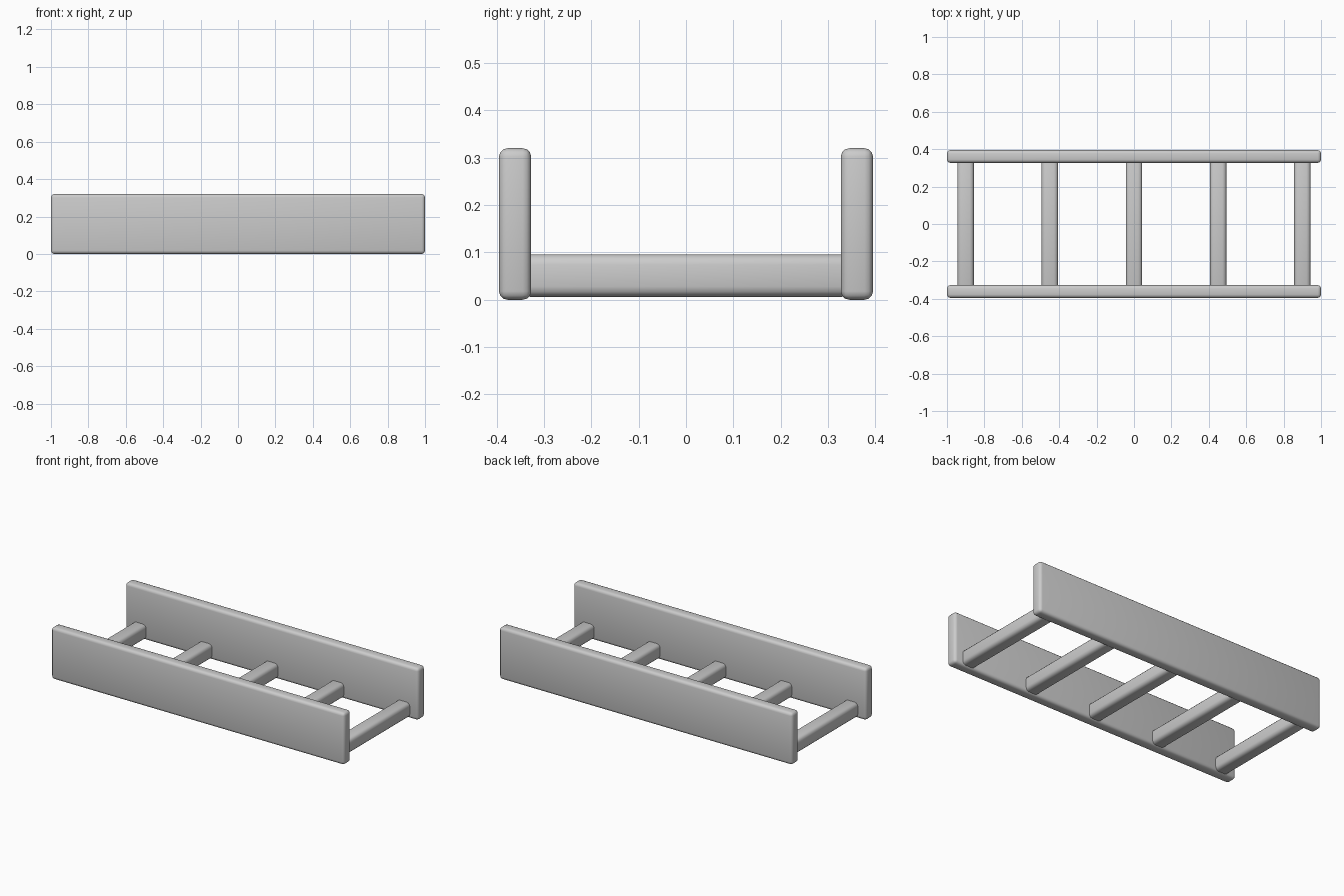
import bpy

if "Cube" in bpy.data.objects:
    bpy.data.objects.remove(bpy.data.objects["Cube"])


def rounded_box(name, centre, size, radius, segments=3):
    """Box with all edges rounded by a bevel modifier."""
    bpy.ops.mesh.primitive_cube_add(size=1, location=centre)
    ob = bpy.context.object
    ob.name = name
    ob.scale = size
    bpy.ops.object.transform_apply(location=False, rotation=False, scale=True)
    bev = ob.modifiers.new("rounded_edges", 'BEVEL')
    bev.width = radius
    bev.segments = segments
    bev.limit_method = 'ANGLE'
    bpy.ops.object.modifier_apply(modifier=bev.name)
    bpy.ops.object.shade_smooth_by_angle(angle=0.6)
    return ob


# Two tall side rails, front and back
for name, side in (("front_side_rail", -1), ("back_side_rail", 1)):
    rounded_box(name, (0, side * 0.361, 0.16), (2.0, 0.068, 0.32), 0.018)

# Five rungs with ends let into the rails
for i in range(5):
    rounded_box(f"rung_{i + 1}", (-0.9 + 0.45 * i, 0, 0.051),
                (0.088, 0.70, 0.09), 0.022)
